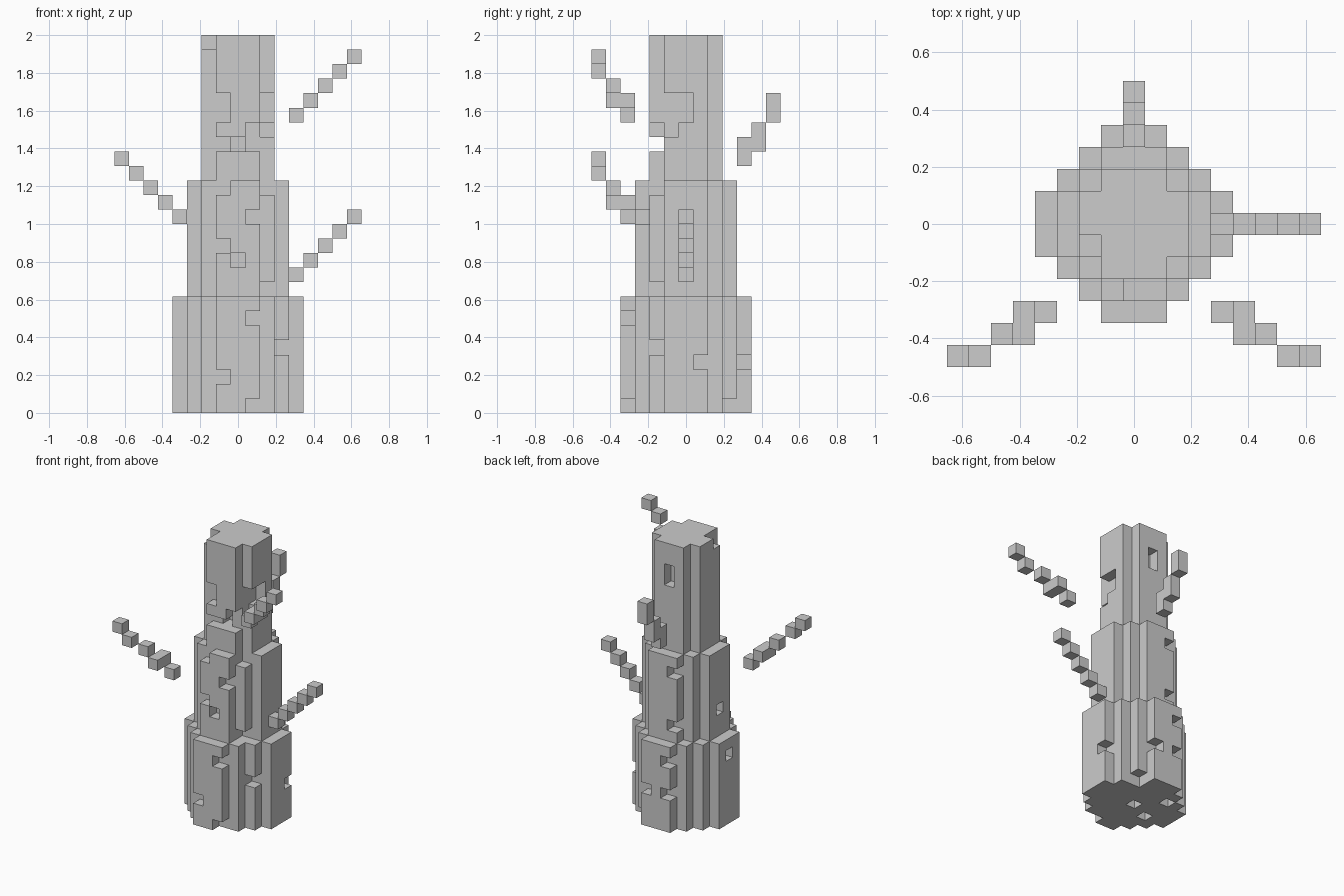
import bpy
import bmesh
from mathutils import Vector

cube = bpy.data.objects.get("Cube")
if cube:
    bpy.data.objects.remove(cube, do_unlink=True)

CELL = 2 / 26  # the tree is twenty-six blocks tall


def make_material(name, colour):
    material = bpy.data.materials.new(name)
    material.use_nodes = True
    material.diffuse_color = colour
    shader = next(n for n in material.node_tree.nodes if n.type == "BSDF_PRINCIPLED")
    shader.inputs["Base Color"].default_value = colour
    return material


bark = make_material("pale_grey_bark", (0.604, 0.604, 0.604, 1))


def round_tier(radius, bottom, top):
    """Blocks of a stepped round column; the limit keeps three-block flats."""
    limit = radius * radius + 1
    span = range(-radius, radius + 1)
    return {(i, j, k) for i in span for j in span for k in range(bottom, top)
            if i * i + j * j <= limit}


def build_blocks(name, cells, occupied):
    """Mesh only the block sides that face open air."""
    bm = bmesh.new()
    axes = [Vector(a) for a in ((1, 0, 0), (0, 1, 0), (0, 0, 1))]
    for cell in sorted(cells):
        centre = Vector(cell) + axes[2] / 2
        for n in range(3):
            for sign in (-1, 1):
                normal = axes[n] * sign
                if tuple(int(c) for c in Vector(cell) + normal) in occupied:
                    continue
                u = axes[(n + 1) % 3] / 2
                v = axes[(n + 2) % 3] / 2 * sign
                mid = centre + normal / 2
                corners = (mid - u - v, mid + u - v, mid + u + v, mid - u + v)
                bm.faces.new([bm.verts.new(c * CELL) for c in corners])
    bmesh.ops.remove_doubles(bm, verts=bm.verts, dist=CELL / 100)
    mesh = bpy.data.meshes.new(name)
    bm.to_mesh(mesh)
    bm.free()
    mesh.materials.append(bark)
    bpy.context.collection.objects.link(bpy.data.objects.new(name, mesh))


# Trunk tiers, each narrower than the one below
tiers = {
    "lower_trunk": round_tier(4, 0, 8),
    "middle_trunk": round_tier(3, 8, 16),
    "upper_trunk": round_tier(2, 16, 26),
}

# Blocks chipped out of the bark
chips = {
    "lower_trunk": [
        (-1, -4, 2), (1, -4, 6), (1, -4, 0), (3, -2, 4), (4, 1, 3),
        (1, 4, 3), (2, 3, 0), (-1, 4, 3), (-1, 4, 6), (-4, 0, 6),
        (0, 0, 0), (-2, -1, 0), (-2, 2, 0)],
    "middle_trunk": [
        (-1, -3, 15), (-1, -3, 11), (0, -3, 10), (2, -2, 15), (1, -3, 13),
        (2, -2, 8), (-3, 0, 10), (-1, 3, 9), (-1, 3, 14)],
    "upper_trunk": [
        (-2, -1, 25), (-1, -2, 21), (-1, -2, 20), (-1, -2, 18), (0, -2, 18),
        (1, -2, 18), (0, -1, 18), (1, -2, 19), (2, -1, 21), (2, -1, 20),
        (2, -1, 19), (2, 0, 21), (2, 0, 20), (0, 2, 23), (0, 2, 22)],
}
for name, cells in tiers.items():
    cells.difference_update(chips[name])
trunk = set().union(*tiers.values())
for name, cells in tiers.items():
    build_blocks(name, cells, trunk)


# Branches climbing outward in block steps
def corner_branch(side, base):
    steps = [(4, 4, 0), (5, 4, 1), (5, 5, 1), (6, 5, 2), (7, 6, 3), (8, 6, 4)]
    return {(side * x, -y, base + z) for x, y, z in steps}


branches = {
    "front_left_branch": corner_branch(1, 20),
    "front_right_branch": corner_branch(-1, 13),
    "left_branch": {(4 + n, 0, 9 + n) for n in range(5)},
    "back_branch": {(0, 4 + n // 2, 17 + n - (n > 1) * (n < 4) - (n > 3))
                    for n in range(6)},
}
for name, cells in branches.items():
    build_blocks(name, cells, cells)
